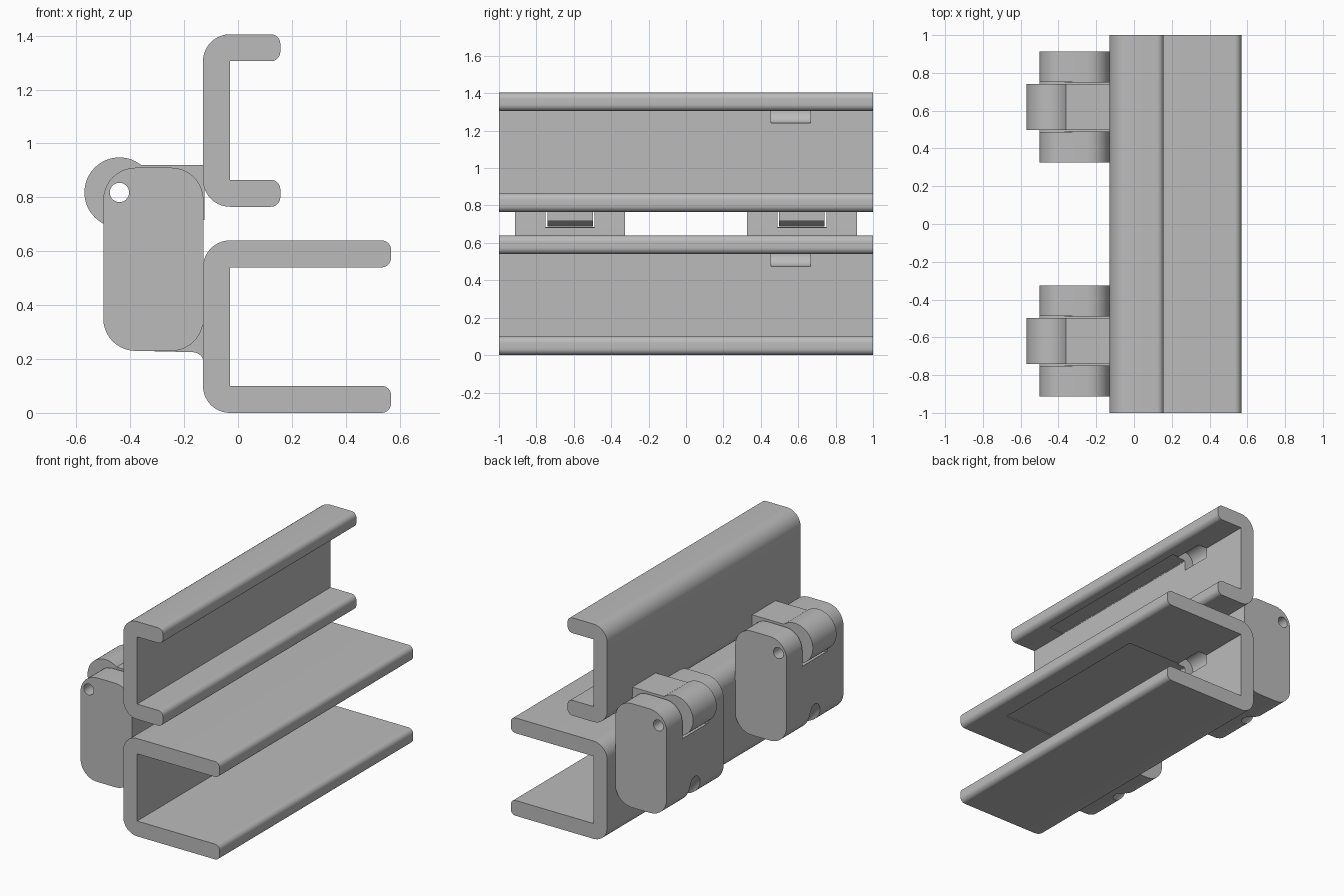
import bpy, bmesh, math
from mathutils import Vector

if "Cube" in bpy.data.objects:
    bpy.data.objects.remove(bpy.data.objects["Cube"])

grey = bpy.data.materials.new("plain grey")
grey.diffuse_color = (0.5, 0.5, 0.5, 1)
grey.use_nodes = True
grey.node_tree.nodes["Principled BSDF"].inputs["Base Color"].default_value = grey.diffuse_color


def rounded(points, steps=10):
    """Outline from (x, z, corner radius) points."""
    out = []
    n = len(points)
    for i, (x, z, r) in enumerate(points):
        p = Vector((x, z))
        if r == 0:
            out.append(p)
            continue
        a = (Vector(points[i - 1][:2]) - p).normalized()
        b = (Vector(points[(i + 1) % n][:2]) - p).normalized()
        c = p + (a + b) * r          # all rounded corners are square
        for k in range(steps + 1):
            t = k / steps * math.pi / 2
            out.append(c - b * r * math.cos(t) - a * r * math.sin(t))
    return out


def circle(x, z, r, n=48):
    return [Vector((x + r * math.cos(2 * math.pi * i / n),
                    z + r * math.sin(2 * math.pi * i / n))) for i in range(n)]


def rect(x0, z0, x1, z1):
    return [Vector(p) for p in ((x0, z0), (x1, z0), (x1, z1), (x0, z1))]


def extrude(name, outline, y0, y1):
    """Extrude an x-z outline along y."""
    bm = bmesh.new()
    face = bm.faces.new([bm.verts.new((p.x, y0, p.y)) for p in outline])
    geo = bmesh.ops.extrude_face_region(bm, geom=[face])["geom"]
    bmesh.ops.translate(bm, vec=(0, y1 - y0, 0),
                        verts=[v for v in geo if isinstance(v, bmesh.types.BMVert)])
    bmesh.ops.recalc_face_normals(bm, faces=bm.faces)
    me = bpy.data.meshes.new(name)
    bm.to_mesh(me)
    bm.free()
    ob = bpy.data.objects.new(name, me)
    bpy.context.collection.objects.link(ob)
    me.materials.append(grey)
    return ob


def finish(ob, cutters=()):
    """Apply the cutters, remove them, and smooth the curved faces."""
    bpy.ops.object.select_all(action='DESELECT')
    bpy.context.view_layer.objects.active = ob
    ob.select_set(True)
    for c in cutters:
        m = ob.modifiers.new("cut", 'BOOLEAN')
        m.operation, m.solver, m.object = 'DIFFERENCE', 'EXACT', c
        bpy.ops.object.modifier_apply(modifier=m.name)
    for c in cutters:
        bpy.data.objects.remove(c)
    bpy.ops.object.shade_smooth_by_angle(angle=math.radians(30))


def channel(name, z0, z1, x1, recess):
    """C-shaped rail with a cable pocket and a shallow recess under the top flange."""
    x0, t, tip = -0.13, 0.10, 0.035
    xi = x0 + t
    ob = extrude(name, rounded([
        (x0, z0, 0.1), (x1, z0, tip), (x1, z0 + t, tip), (xi, z0 + t, 0),
        (xi, z1 - t, 0), (x1, z1 - t, tip), (x1, z1, tip), (x0, z1, 0.1)]), -1, 1)
    finish(ob, [
        extrude("pocket_cutter", circle(xi, z1 - t, 0.065), 0.455, 0.665),
        extrude("recess_cutter", rect(xi + 0.002, z1 - t - 0.02, recess, z1 - t + 0.006),
                -0.72, 0.47)])


channel("lower_channel", 0, 0.64, 0.568, 0.43)
channel("upper_channel", 0.765, 1.405, 0.157, 0.08)

# Two hinges, mirrored front to back
HX, HZ = -0.44, 0.818
for side, s in (("back", 1), ("front", -1)):
    def part(name, outline, y0, y1):
        return extrude(side + "_" + name, outline, *sorted((s * y0, s * y1)))

    # Body on the lower channel: slot for the knuckle, pin hole, scoop at the foot
    body = part("hinge_body", rounded([(-0.5, 0.23, 0.12), (-0.128, 0.23, 0.12),
                                       (-0.128, 0.91, 0.12), (-0.5, 0.91, 0.12)]),
                0.326, 0.914)
    bpy.ops.mesh.primitive_cylinder_add(vertices=24, radius=0.06, depth=0.3,
                                        location=(-0.46, s * 0.62, 0.25),
                                        rotation=(0, math.radians(140), 0))
    scoop = bpy.context.object
    finish(body, [
        part("round_cutter", circle(HX, HZ, 0.146), 0.488, 0.751),
        part("slot_cutter", rect(HX, 0.683, -0.1, 1.05), 0.489, 0.75),
        part("pin_cutter", circle(HX, HZ, 0.036, 24), 0.2, 1.0),
        scoop])

    # Knuckle and the arm joining it to the upper channel
    knuckle = part("hinge_knuckle", circle(HX, HZ, 0.13, 64), 0.497, 0.741)
    finish(knuckle, [part("pin_cutter", circle(HX, HZ, 0.036, 24), 0.2, 1.0)])
    arm = part("hinge_arm", rect(HX, 0.716, -0.125, 0.92), 0.4975, 0.7405)
    finish(arm, [part("pin_cutter", circle(HX, HZ, 0.036, 24), 0.2, 1.0)])

    # Curved gusset under the body
    foot = [Vector((-0.31, 0.24)), Vector((-0.31, 0.228)), Vector((-0.17, 0.226))]
    foot += [Vector((-0.17 + 0.045 * math.sin(t), 0.181 + 0.045 * math.cos(t)))
             for t in (0.4, 0.8, 1.2, 1.57)]
    foot += [Vector((-0.125, 0.36)), Vector((-0.16, 0.36))]
    finish(part("hinge_gusset", foot, 0.55, 0.69))
